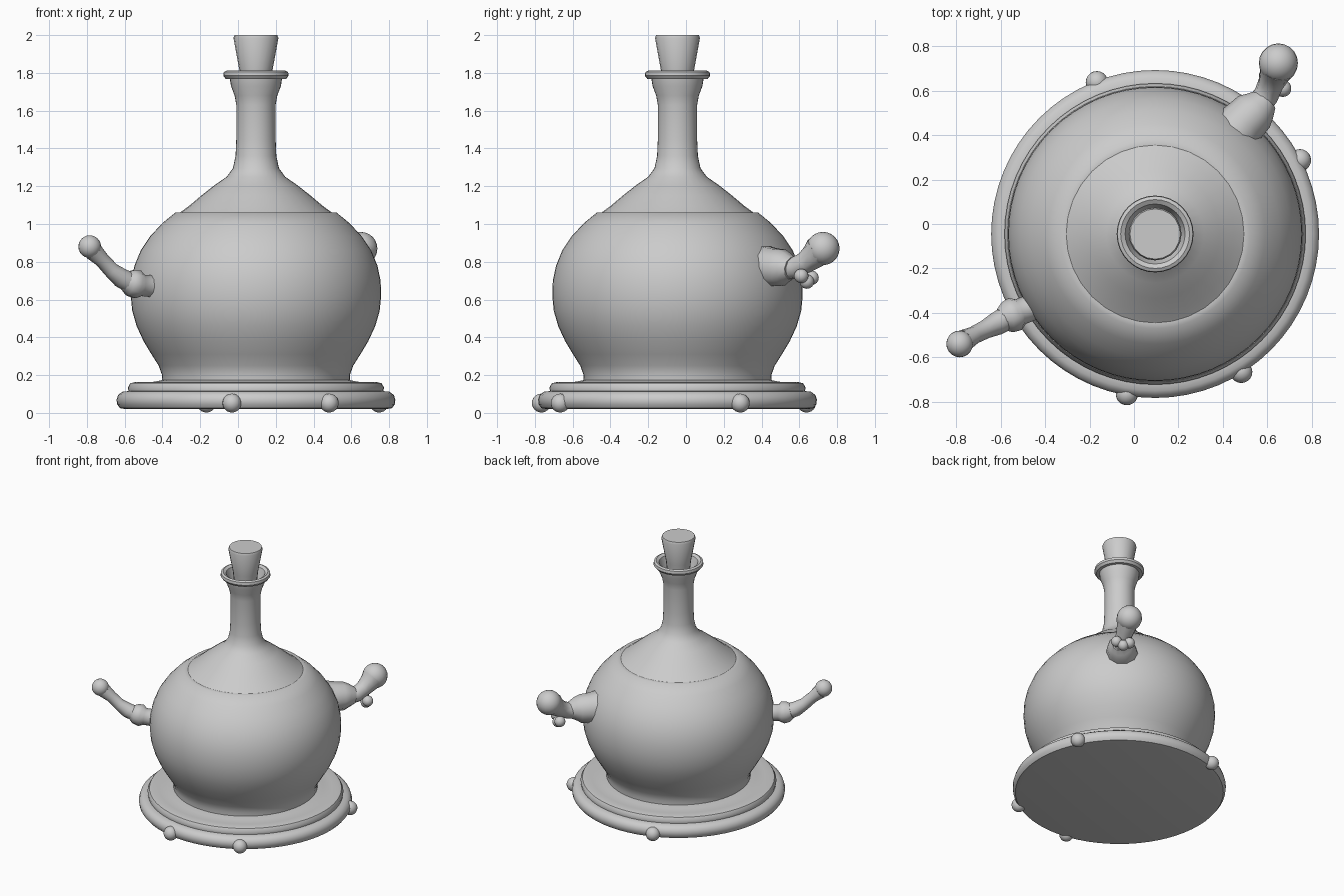
import bpy, math
from mathutils import Vector

cube = bpy.data.objects.get("Cube")
if cube:
    bpy.data.objects.remove(cube, do_unlink=True)

AXIS = Vector((0.095, -0.045, 0))

grey = bpy.data.materials.new("plain_grey")
grey.use_nodes = True
COLOUR = (0.6, 0.6, 0.6, 1)
grey.diffuse_color = COLOUR
grey.node_tree.nodes["Principled BSDF"].inputs["Base Color"].default_value = COLOUR


def finish(obj, angle=40):
    obj.data.materials.append(grey)
    bpy.ops.object.select_all(action='DESELECT')
    obj.select_set(True)
    bpy.context.view_layer.objects.active = obj
    bpy.ops.object.shade_smooth_by_angle(angle=math.radians(angle))
    return obj


def lathe(name, profile, sides=64, angle=40):
    """Spin (radius, height) pairs, listed bottom to top outside, about the axis."""
    verts, faces = [], []
    for r, z in profile:
        for i in range(sides):
            a = math.tau * i / sides
            verts.append((r * math.cos(a), r * math.sin(a), z))
    for j in range(len(profile) - 1):
        for i in range(sides):
            k = (i + 1) % sides
            a, b = j * sides, (j + 1) * sides
            faces.append((a + i, a + k, b + k, b + i))
    faces.append(tuple(reversed(range(sides))))
    faces.append(tuple(range(len(verts) - sides, len(verts))))
    mesh = bpy.data.meshes.new(name)
    mesh.from_pydata(verts, [], faces)
    obj = bpy.data.objects.new(name, mesh)
    obj.location = AXIS
    bpy.context.collection.objects.link(obj)
    return finish(obj, angle)


def ball(name, centre, radius, scale=(1, 1, 1)):
    bpy.ops.mesh.primitive_uv_sphere_add(segments=20, ring_count=12, radius=radius, location=centre)
    obj = bpy.context.object
    obj.name = name
    obj.scale = scale
    return finish(obj)


def tube(name, points):
    """Round tube through (x, y, z, radius) points."""
    curve = bpy.data.curves.new(name, 'CURVE')
    curve.dimensions = '3D'
    curve.bevel_depth = 1
    curve.bevel_resolution = 3
    curve.use_fill_caps = True
    spline = curve.splines.new('POLY')
    spline.points.add(len(points) - 1)
    for p, (x, y, z, r) in zip(spline.points, points):
        p.co = (x, y, z, 1)
        p.radius = r
    temp = bpy.data.objects.new(name + "_path", curve)
    bpy.context.collection.objects.link(temp)
    mesh = bpy.data.meshes.new_from_object(temp.evaluated_get(bpy.context.evaluated_depsgraph_get()))
    bpy.data.objects.remove(temp, do_unlink=True)
    mesh.materials.clear()
    obj = bpy.data.objects.new(name, mesh)
    bpy.context.collection.objects.link(obj)
    return finish(obj, 50)


# Round base: rolled outer ring with a raised step
lathe("base", [(0.69, 0.02), (0.72, 0.025), (0.735, 0.045), (0.738, 0.07), (0.73, 0.095),
               (0.705, 0.113), (0.675, 0.115), (0.678, 0.135), (0.665, 0.157),
               (0.64, 0.163), (0.6, 0.16), (0.54, 0.165), (0.49, 0.175)])

# Bulbous body
lathe("body", [(0.5, 0.15), (0.497, 0.2), (0.515, 0.25), (0.553, 0.31), (0.595, 0.38),
               (0.632, 0.46), (0.655, 0.54), (0.663, 0.62), (0.66, 0.7), (0.643, 0.78),
               (0.61, 0.86), (0.56, 0.935), (0.495, 1.005), (0.425, 1.062), (0.4, 1.062)])

# Flared shoulder, neck and hollow mouth
lathe("neck", [(0.41, 1.055), (0.355, 1.095), (0.29, 1.15), (0.22, 1.205), (0.155, 1.25),
               (0.122, 1.295), (0.108, 1.36), (0.104, 1.45), (0.104, 1.63), (0.113, 1.68),
               (0.132, 1.73), (0.138, 1.768), (0.16, 1.768), (0.173, 1.785), (0.17, 1.805),
               (0.155, 1.812), (0.135, 1.8), (0.125, 1.77), (0.105, 1.71), (0.085, 1.67)], 32)

# Tapered stopper
lathe("stopper", [(0.075, 1.69), (0.087, 1.81), (0.119, 1.985), (0.113, 2.0)], 20, 50)

# Studs around the base ring
for n, angle in enumerate((260, 302, 27, 111), 1):
    a = math.radians(angle)
    spot = AXIS + Vector((0.732 * math.cos(a), 0.732 * math.sin(a), 0.052))
    ball(f"base_stud_{n}", spot, 0.05)

# Front right handle: collar, waisted arm and knob
tube("front_handle_collar", [(-0.45, -0.37, 0.67, 0.06), (-0.51, -0.395, 0.675, 0.06),
                             (-0.535, -0.405, 0.68, 0.078), (-0.57, -0.42, 0.69, 0.072),
                             (-0.60, -0.43, 0.7, 0.05)])
tube("front_handle_arm", [(-0.55, -0.41, 0.68, 0.055), (-0.62, -0.45, 0.715, 0.052),
                          (-0.67, -0.475, 0.755, 0.042), (-0.72, -0.5, 0.81, 0.04),
                          (-0.765, -0.525, 0.855, 0.05)])
ball("front_handle_knob", (-0.785, -0.54, 0.88), 0.06)

# Back left handle: collar, arm and larger knob
tube("back_handle_collar", [(0.45, 0.41, 0.77, 0.12), (0.5, 0.465, 0.77, 0.105),
                            (0.54, 0.505, 0.77, 0.1), (0.565, 0.53, 0.77, 0.082),
                            (0.59, 0.56, 0.765, 0.06)])
tube("back_handle_arm", [(0.55, 0.52, 0.76, 0.06), (0.595, 0.58, 0.77, 0.057),
                         (0.615, 0.63, 0.795, 0.058), (0.633, 0.675, 0.83, 0.07),
                         (0.645, 0.705, 0.86, 0.083)])
ball("back_handle_knob", (0.65, 0.725, 0.87), 0.088)

# Three beads under the back handle
for n, spot in enumerate([(0.6, 0.665, 0.715), (0.635, 0.64, 0.695), (0.67, 0.61, 0.725)], 1):
    ball(f"back_handle_bead_{n}", spot, 0.038)
